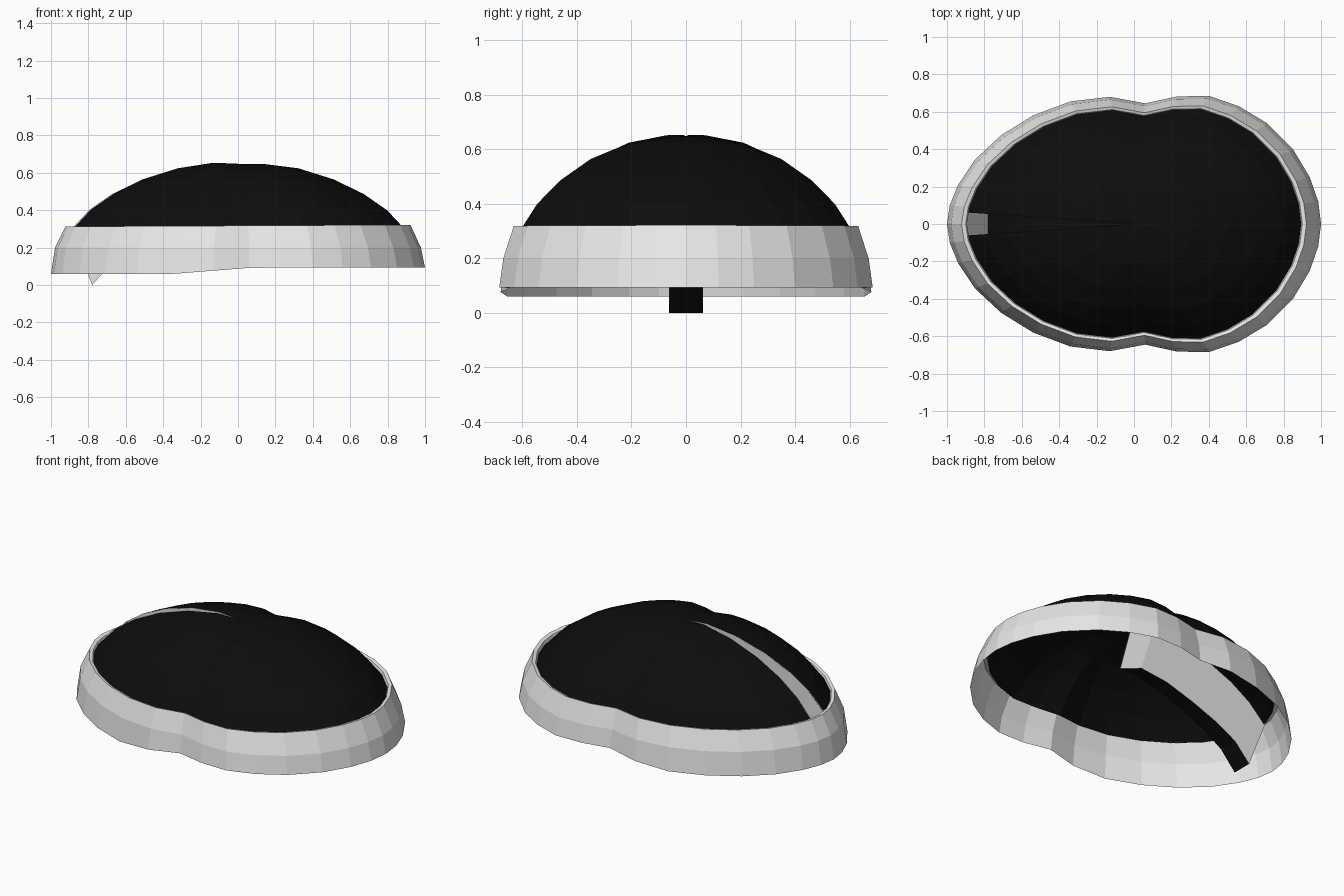
import bpy, bmesh
from mathutils import Vector

cube = bpy.data.objects.get("Cube")
if cube:
    bpy.data.objects.remove(cube)


def material(name, value):
    mat = bpy.data.materials.new(name)
    mat.use_nodes = True
    color = (value, value, value, 1)
    mat.diffuse_color = color
    mat.node_tree.nodes["Principled BSDF"].inputs["Base Color"].default_value = color
    return mat


GREY = material("light grey", 0.8)
BLACK = material("black", 0.004)


def finish(name, bm, mats, recalc=True):
    if recalc:
        bmesh.ops.recalc_face_normals(bm, faces=bm.faces)
    mesh = bpy.data.meshes.new(name)
    bm.to_mesh(mesh)
    bm.free()
    for mat in mats:
        mesh.materials.append(mat)
    obj = bpy.data.objects.new(name, mesh)
    bpy.context.collection.objects.link(obj)
    return obj


# Half of the pinched oval outline, mirrored across y
HALF = [(1, 0), (.985, .12), (.94, .25), (.85, .4), (.71, .54), (.56, .63),
        (.4, .685), (.23, .682), (.06, .645), (-.13, .68), (-.34, .655),
        (-.54, .58), (-.71, .475), (-.85, .345), (-.94, .21), (-.985, .1), (-1, 0)]
OUTLINE = HALF + [(x, -y) for x, y in HALF[-2:0:-1]]


def ring(bm, scale, height):
    return [bm.verts.new((x * scale, y * scale, height(x * scale))) for x, y in OUTLINE]


def bridge(bm, a, b):
    n = len(a)
    for i in range(n):
        j = (i + 1) % n
        bm.faces.new((a[i], a[j], b[j], b[i]))


# Rim band, lower at the right end, with a narrow lip folded inwards
def hem(x):
    return .06 + .033 * min(1, max(0, (x + .34) / .42))


bm = bmesh.new()
rings = [ring(bm, 1, hem), ring(bm, .978, lambda x: .2),
         ring(bm, .922, lambda x: .317 + .005 * x),
         ring(bm, .9, lambda x: .312 + .005 * x), ring(bm, .893, lambda x: .295)]
for a, b in zip(rings, rings[1:]):
    bridge(bm, a, b)
finish("rim_band", bm, [GREY])

# Dome of concentric rings with a shallow crease across the pinch
STEPS = [(1, .295), (.89, .4), (.75, .487), (.57, .565), (.36, .624), (.15, .653)]
BASE = .895


def dome_height(z):
    return lambda x: z - .012 * max(0, 1 - abs(x - .05) / .16)


bm = bmesh.new()
rings = [ring(bm, t * BASE, dome_height(z)) for t, z in STEPS]
for a, b in zip(rings, rings[1:]):
    bridge(bm, a, b)
apex = bm.verts.new((0, 0, .648))
for i, v in enumerate(rings[-1]):
    bm.faces.new((v, rings[-1][(i + 1) % len(OUTLINE)], apex))

# Tapered slot opening towards the right end
SLOPE = .068
for side in (1, -1):
    bmesh.ops.bisect_plane(bm, geom=bm.verts[:] + bm.edges[:] + bm.faces[:],
                           plane_co=(.01, 0, 0), plane_no=Vector((SLOPE, side, 0)))
slot = [f for f in bm.faces
        if f.calc_center_median().x < 0
        and abs(f.calc_center_median().y) < SLOPE * (.01 - f.calc_center_median().x)]
bmesh.ops.delete(bm, geom=slot, context='FACES')
finish("dome", bm, [BLACK])

# Channel hanging below the slot: grey side walls and end, black curved floor
TOP = [(.01, .646)] + [(-BASE * t, z) for t, z in reversed(STEPS)]
FLOOR = [(.1, .31, .002), (-.02, .34, .04), (-.2, .315, .045), (-.38, .255, .05),
         (-.55, .185, .055), (-.68, .11, .06), (-.78, 0, .062)]
bm = bmesh.new()
tops, floors = {}, {}
for s in (1, -1):
    tops[s] = [bm.verts.new((x, s * (SLOPE * (.01 - x) + .001), z)) for x, z in TOP]
    floors[s] = [bm.verts.new((x, s * w, z)) for x, z, w in FLOOR]
    for i in range(len(TOP) - 1):
        bm.faces.new((tops[s][i], tops[s][i + 1], floors[s][i + 1], floors[s][i]))
bm.faces.new((tops[1][-1], tops[-1][-1], floors[-1][-1], floors[1][-1]))
bm.faces.new((tops[1][0], tops[-1][0], floors[-1][0], floors[1][0]))
for i in range(len(FLOOR) - 1):
    face = bm.faces.new((floors[1][i], floors[1][i + 1], floors[-1][i + 1], floors[-1][i]))
    face.material_index = 1
finish("slot_channel", bm, [GREY, BLACK])
